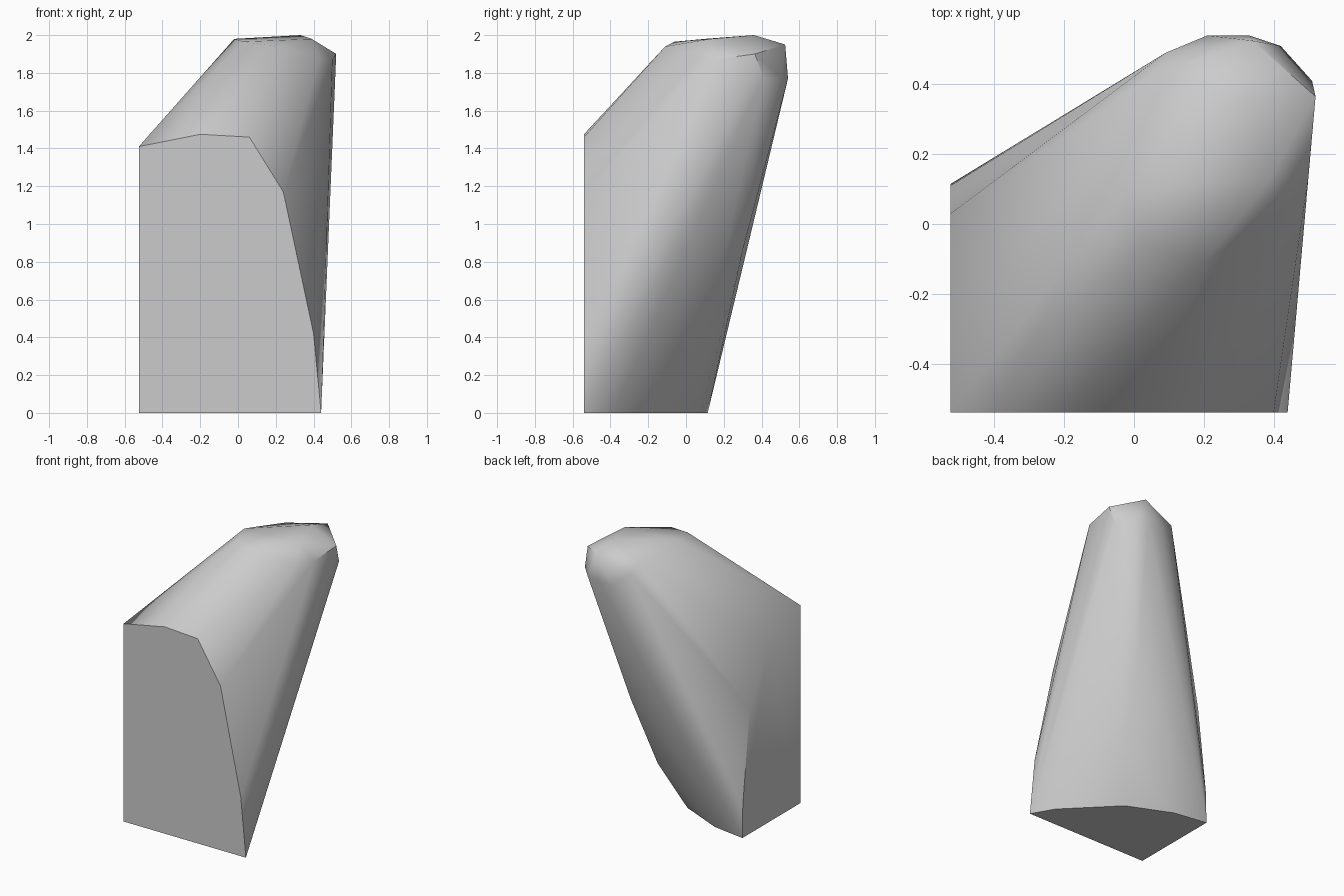
import bpy
import bmesh
import math
from mathutils import Vector

default_cube = bpy.data.objects.get("Cube")
if default_cube:
    bpy.data.objects.remove(default_cube, do_unlink=True)


def make_material(name, colour):
    material = bpy.data.materials.new(name)
    material.use_nodes = True
    material.diffuse_color = colour
    shader = next(n for n in material.node_tree.nodes if n.type == "BSDF_PRINCIPLED")
    shader.inputs["Base Color"].default_value = colour
    return material


def convex_boulder(name, points, material, sharp_angle):
    """Wrap a convex skin around the rim points and shade it softly."""
    bm = bmesh.new()
    for point in points:
        bm.verts.new(point)
    bmesh.ops.remove_doubles(bm, verts=bm.verts[:], dist=0.001)
    hull = bmesh.ops.convex_hull(bm, input=bm.verts[:])
    loose = {v for v in hull["geom_interior"] if isinstance(v, bmesh.types.BMVert)}
    bmesh.ops.delete(bm, geom=list(loose), context="VERTS")
    # Merge the flat cut sides back into single faces
    bmesh.ops.dissolve_limit(bm, angle_limit=math.radians(1),
                             verts=bm.verts[:], edges=bm.edges[:])
    bmesh.ops.recalc_face_normals(bm, faces=bm.faces[:])
    mesh = bpy.data.meshes.new(name)
    bm.to_mesh(mesh)
    bm.free()
    mesh.materials.append(material)
    boulder = bpy.data.objects.new(name, mesh)
    bpy.context.collection.objects.link(boulder)
    bpy.ops.object.select_all(action="DESELECT")
    boulder.select_set(True)
    bpy.context.view_layer.objects.active = boulder
    bpy.ops.object.shade_smooth_by_angle(angle=sharp_angle)
    return boulder


# Flat cut planes: front wall, side wall and base
front_y, side_x, base_z = -0.54, -0.525, 0

# Front wall outline (x, z)
front_rim = [(side_x, base_z), (0.44, base_z), (0.4, 0.42), (0.24, 1.17),
             (0.06, 1.46), (-0.2, 1.475), (side_x, 1.41)]

# Side wall outline behind the shared front edge (y, z)
side_rim = [(0.115, base_z), (0.11, 0.23), (0.03, 0.9), (-0.18, 1.25)]

# Curved back edge of the base (x, y)
base_rim = [(0.35, -0.385), (0.03, -0.06), (-0.28, 0.077)]

# Bulge down the back
back_bulge = [(0.16, 0.09, 0.34), (0.225, 0.3, 0.86)]

# Shoulder under the cap
shoulder = [(0.21, 0.54, 1.77), (0.33, 0.54, 1.77), (0.42, 0.51, 1.77),
            (0.51, 0.41, 1.77), (0.52, 0.365, 1.9), (0.5, 0.14, 1.87),
            (0.43, 0.04, 1.88), (0.09, 0.49, 1.86)]

# Domed cap
cap = [(-0.02, 0.1, 1.98), (0.03, -0.06, 1.965), (0.2, -0.11, 1.94),
       (0.39, 0.13, 1.98), (0.33, 0.36, 2), (0.34, 0.525, 1.95),
       (0.07, 0.43, 1.92)]

points = [Vector((x, front_y, z)) for x, z in front_rim]
points += [Vector((side_x, y, z)) for y, z in side_rim]
points += [Vector((x, y, base_z)) for x, y in base_rim]
points += [Vector(p) for p in back_bulge + shoulder + cap]

stone_grey = make_material("stone grey", (0.6, 0.6, 0.6, 1))
convex_boulder("boulder", points, stone_grey, math.radians(40))
